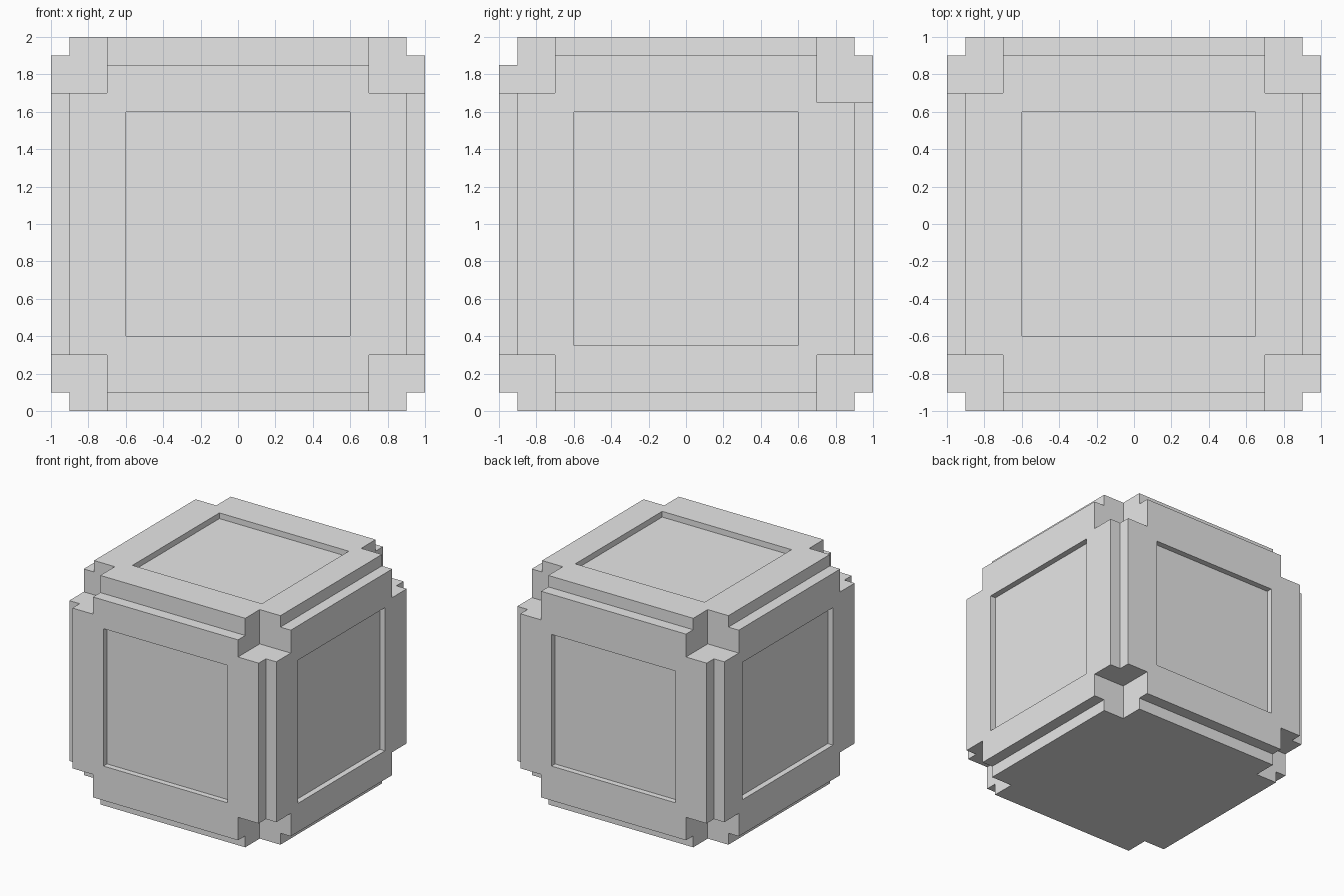
import bpy
from itertools import product
from mathutils import Vector

old = bpy.data.objects.get("Cube")
if old:
    bpy.data.objects.remove(old, do_unlink=True)

CENTRE = Vector((0, 0, 1))
OUT = 1.2       # cutters reach past the surface
CORNER = 0.3    # corner notch size
GROOVE = 0.1    # edge groove size
RECESS = 0.05   # panel depth


def box(name, low, high):
    """Box between two corners, measured from the middle of the block."""
    low, high = Vector(low), Vector(high)
    bpy.ops.mesh.primitive_cube_add(size=1, location=CENTRE + (low + high) / 2)
    obj = bpy.context.object
    obj.name = obj.data.name = name
    obj.scale = high - low
    bpy.ops.object.transform_apply(location=False, rotation=False, scale=True)
    return obj


def span(sign, size):
    """Range covering the outer `size` of the block on one side."""
    return sorted((sign * (1 - size), sign * OUT))


def carve(target, ranges):
    """Cut away a box given as one (low, high) range per axis."""
    low, high = zip(*ranges)
    cutter = box("cutter", low, high)
    cutter.hide_render = True
    mod = target.modifiers.new("carve", 'BOOLEAN')
    mod.operation = 'DIFFERENCE'
    mod.solver = 'EXACT'
    mod.object = cutter
    bpy.context.view_layer.objects.active = target
    bpy.ops.object.modifier_apply(modifier=mod.name)
    bpy.data.meshes.remove(cutter.data)


block = box("crate_block", (-1, -1, -1), (1, 1, 1))

# Corner notches; the back one on the +x side is slightly taller
for signs in product((-1, 1), repeat=3):
    ranges = [span(s, CORNER) for s in signs]
    if signs == (1, 1, 1):
        ranges[2] = span(1, CORNER + 0.05)
    carve(block, ranges)

# Grooves along the edges; the top front one is slightly taller
for axis in range(3):
    a, b = [i for i in range(3) if i != axis]
    for sa, sb in product((-1, 1), repeat=2):
        ranges = [(-OUT, OUT)] * 3
        ranges[a] = span(sa, GROOVE)
        ranges[b] = span(sb, GROOVE)
        if (axis, sa, sb) == (0, -1, 1):
            ranges[2] = span(1, GROOVE + 0.05)
        carve(block, ranges)

# Recessed panels on every face but the bottom
P = (-0.6, 0.6)
front, back = span(-1, RECESS), span(1, RECESS)
panels = [
    (P, front, P),
    (P, back, (-0.6, 0.55)),
    (back, P, (-0.65, 0.6)),
    (front, (-0.6, 0.65), P),
    ((-0.6, 0.65), P, back),
]
for ranges in panels:
    carve(block, ranges)

# Single plain grey
grey = bpy.data.materials.new("plain_grey")
grey.use_nodes = True
colour = (0.8, 0.8, 0.8, 1)
grey.diffuse_color = colour
grey.node_tree.nodes["Principled BSDF"].inputs["Base Color"].default_value = colour
block.data.materials.clear()
block.data.materials.append(grey)
for face in block.data.polygons:
    face.material_index = 0
    face.use_smooth = False
